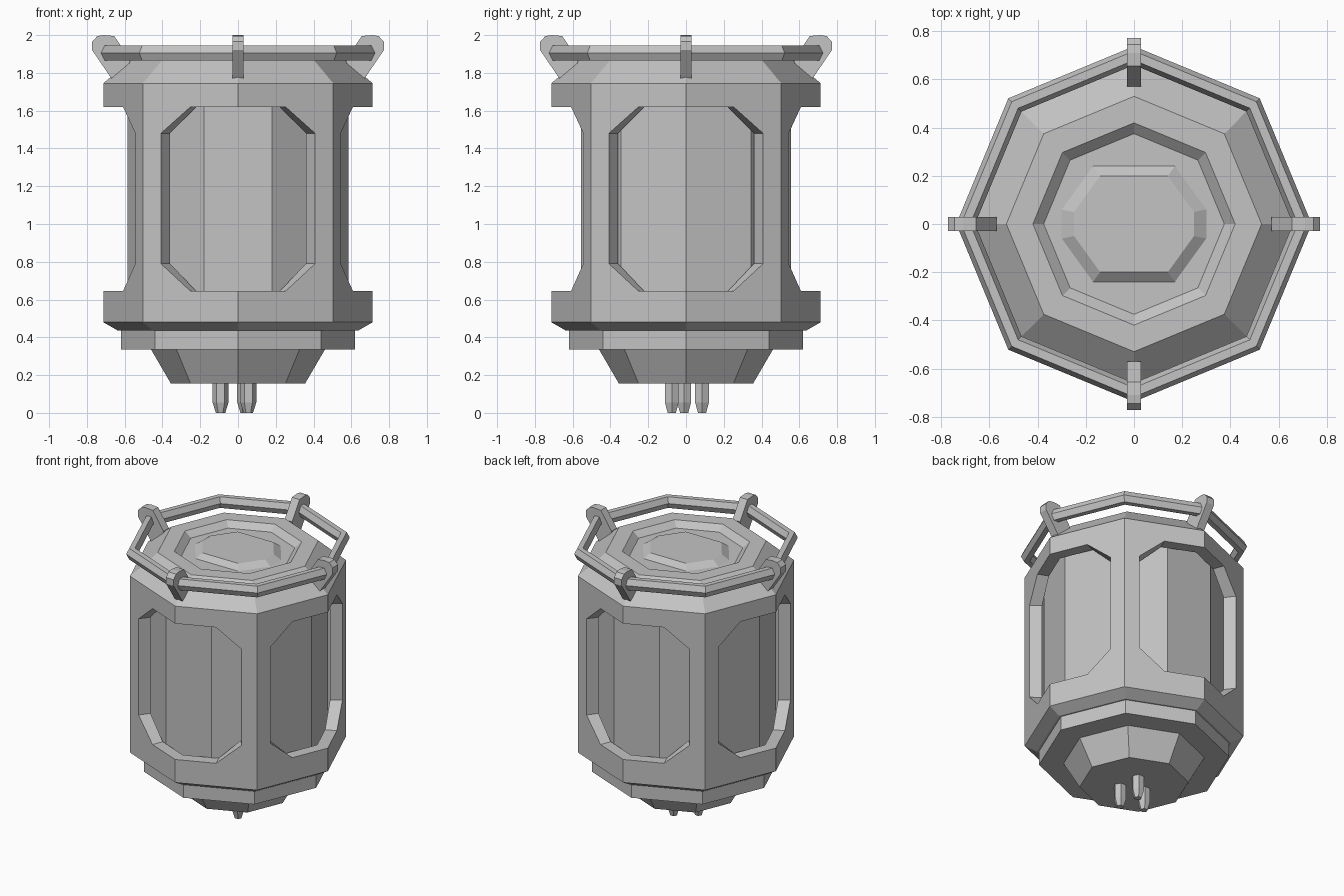
import bpy
import bmesh
from math import sin, cos, pi, radians
from mathutils import Vector

cube = bpy.data.objects.get("Cube")
if cube:
    bpy.data.objects.remove(cube)

grey = bpy.data.materials.new("plain grey")
grey.use_nodes = True
COLOUR = (0.55, 0.55, 0.55, 1)
grey.diffuse_color = COLOUR
grey.node_tree.nodes["Principled BSDF"].inputs["Base Color"].default_value = COLOUR


def finish(name, bm):
    """Weld, fix normals and link the mesh as a flat-shaded object."""
    bmesh.ops.remove_doubles(bm, verts=bm.verts, dist=0.0005)
    bmesh.ops.recalc_face_normals(bm, faces=bm.faces)
    mesh = bpy.data.meshes.new(name)
    bm.to_mesh(mesh)
    bm.free()
    mesh.materials.append(grey)
    obj = bpy.data.objects.new(name, mesh)
    bpy.context.collection.objects.link(obj)
    return obj


def polar(r, angle, z):
    return Vector((r * cos(angle), r * sin(angle), z))


def skin(name, loops, closed=False):
    """Join matching point loops with quads; cap the ends or close the chain."""
    bm = bmesh.new()
    rings = [[bm.verts.new(p) for p in loop] for loop in loops]
    n = len(rings[0])
    pairs = list(zip(rings, rings[1:]))
    if closed:
        pairs.append((rings[-1], rings[0]))
    else:
        bm.faces.new(rings[0])
        bm.faces.new(rings[-1])
    for a, b in pairs:
        for i in range(n):
            j = (i + 1) % n
            bm.faces.new((a[i], a[j], b[j], b[i]))
    return finish(name, bm)


def lathe(name, profile, sides=8, centre=(0, 0), closed=False):
    offset = Vector((*centre, 0))
    loops = [[polar(r, 2 * pi * k / sides, z) + offset for k in range(sides)]
             for r, z in profile]
    return skin(name, loops, closed)


# Stepped base
lathe("base", [(0.355, 0.155), (0.46, 0.335), (0.62, 0.335), (0.62, 0.435),
               (0.635, 0.435), (0.713, 0.48), (0.65, 0.5)])

# Shell with a chamfered window wrapped round each axis corner
BOTTOM, TOP, SILL, HEAD = 0.48, 1.745, 0.645, 1.62
outline = [(0, BOTTOM), (1, BOTTOM), (1, TOP), (0, TOP), (0, HEAD), (0.5, HEAD),
           (0.81, 1.48), (0.81, 0.79), (0.5, SILL), (0, SILL)]
bm = bmesh.new()
for quarter in range(4):
    for side in (-1, 1):
        a = polar(0.713, quarter * pi / 2, 0)
        b = polar(0.713, quarter * pi / 2 + side * pi / 4, 0)
        skins = []
        for scale in (1, 0.88):
            skins.append([bm.verts.new(a.lerp(b, t) * scale + Vector((0, 0, z)))
                          for t, z in outline])
            bm.faces.new(skins[-1])
        for i, (t, z) in enumerate(outline):
            j = (i + 1) % len(outline)
            seam = t == outline[j][0] and t in (0, 1)
            if not seam:
                bm.faces.new((skins[0][i], skins[0][j], skins[1][j], skins[1][i]))
finish("window_shell", bm)

# Ten-sided inner core seen through the windows
lathe("inner_core", [(0.585, 0.49), (0.585, 1.74)], sides=10)

# Lid with sloped shoulder and recessed centre
lathe("lid", [(0.65, 1.735), (0.713, TOP), (0.53, 1.9), (0.42, 1.9),
              (0.375, 1.86)])

# Raised plate in the lid
plate = [(0.3, 0.06), (0.17, 0.24), (-0.17, 0.24), (-0.3, 0.06),
         (-0.3, -0.06), (-0.17, -0.24), (0.17, -0.24), (0.3, -0.06)]
skin("lid_plate", [[Vector((x * s, y * s, z)) for x, y in plate]
                   for s, z in ((1, 1.85), (1, 1.86), (0.83, 1.893))])

# Octagonal carrying ring with a six-sided section
lathe("handle_ring", [(0.738, 1.905), (0.718, 1.945), (0.68, 1.945),
                      (0.66, 1.905), (0.68, 1.865), (0.718, 1.865)], closed=True)

# Four brackets holding the ring
bracket = [(0.67, 1.77), (0.772, 1.92), (0.772, 1.965), (0.745, 1.995),
           (0.71, 2.0), (0.655, 1.995), (0.57, 1.868), (0.59, 1.8)]
for k, place in enumerate(("left", "back", "right", "front")):
    along = polar(1, k * pi / 2, 0)
    across = polar(0.03, (k + 1) * pi / 2, 0)
    skin(place + "_bracket", [[along * r + across * s + Vector((0, 0, z))
                               for r, z in bracket] for s in (-1, 1)])

# Three tapered contact pins
for k in range(3):
    spot = polar(0.093, radians(66 + 120 * k), 0)
    lathe("pin_%d" % (k + 1), [(0.025, 0), (0.042, 0.055), (0.042, 0.17)],
          sides=6, centre=spot.xy)
